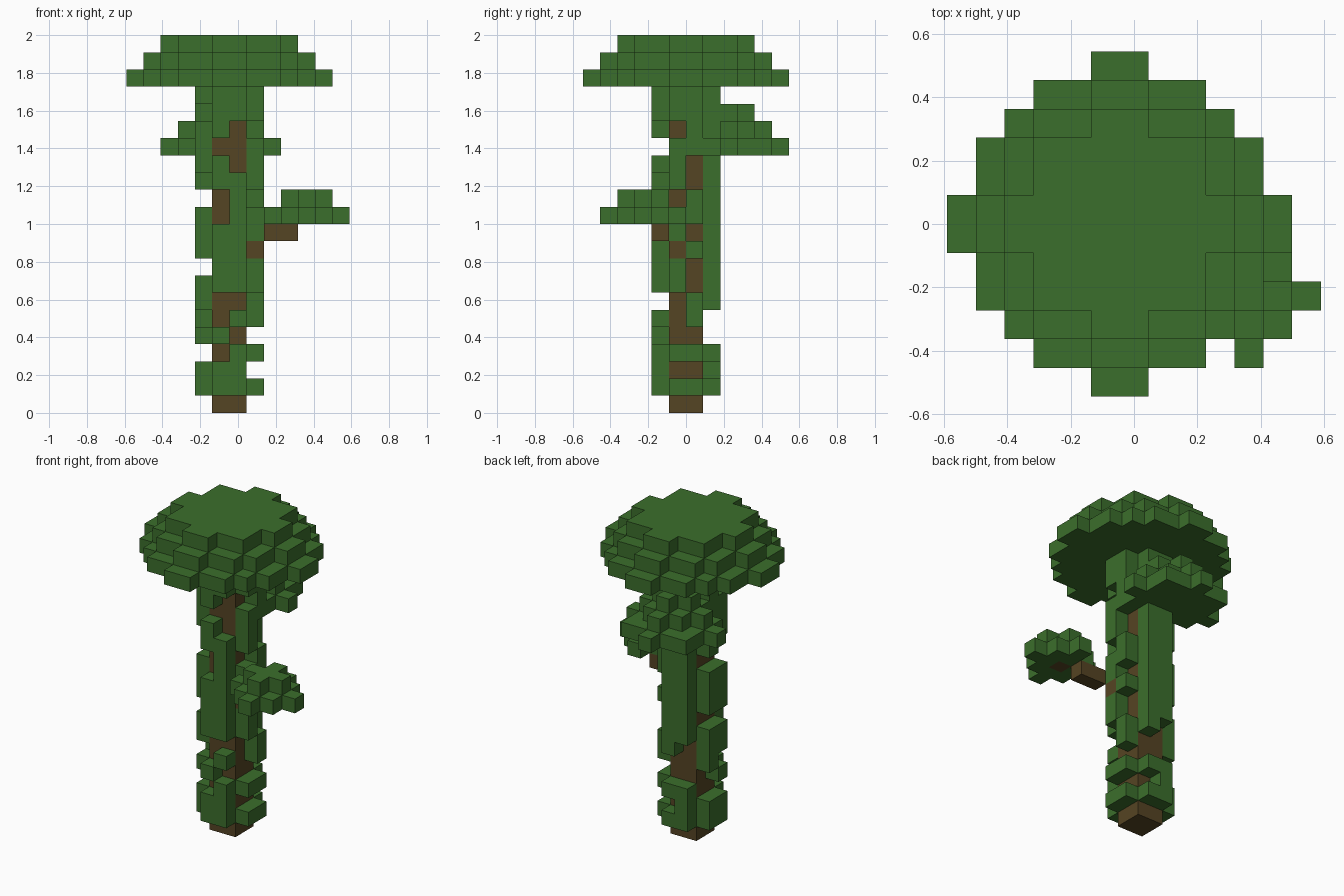
import bpy, bmesh
from mathutils import Vector

cube = bpy.data.objects.get("Cube")
if cube:
    bpy.data.objects.remove(cube, do_unlink=True)

V = 2 / 22                      # edge length of one block
ORIGIN = Vector((-1.5, -1, 0))  # corner of the first trunk block, in blocks


def material(name, rgb):
    m = bpy.data.materials.new(name)
    m.use_nodes = True
    m.diffuse_color = (*rgb, 1)
    bsdf = next(n for n in m.node_tree.nodes if n.type == "BSDF_PRINCIPLED")
    bsdf.inputs["Base Color"].default_value = (*rgb, 1)
    bsdf.inputs["Roughness"].default_value = 0.9
    return m


green = material("leaf green", (0.044, 0.156, 0.025))
brown = material("bark brown", (0.091, 0.058, 0.017))


def disc(cx, cy, z, radius):
    """Blocks whose centres lie within a radius of a point."""
    return {(i, j, z) for i in range(-8, 12) for j in range(-8, 12)
            if (i - cx) ** 2 + (j - cy) ** 2 <= radius ** 2}


def vine(place, bare):
    """Column of leaf blocks up the trunk, with bare levels left out."""
    return {(*place, k) for k in range(1, 19) if k not in bare}


parts = {}

# Trunk: two by two blocks
trunk = {(i, j, k) for i in (0, 1) for j in (0, 1) for k in range(19)}
parts["trunk"] = (trunk, brown)

# Side branch stepping outwards and up
branch = {(2, 0, 9), (3, -1, 10), (4, -1, 10), (5, -2, 11)}
parts["side_branch"] = (branch, brown)

# Stepped round crown
crown = set()
for k, radius in ((19, 5.6), (20, 4.6), (21, 3.6)):
    crown |= disc(0.5, 0.5, k, radius)
parts["crown"] = (crown, green)

# Leaf clusters on the side branch and behind the trunk
parts["side_leaves"] = (disc(5, -2, 11, 2) | disc(5, -2, 12, 1), green)
back = set()
for k, radius in ((15, 3), (16, 2), (17, 1)):
    back |= disc(0, 3, k, radius)
back = {c for c in back if c[1] > 1}
parts["back_leaves"] = (back, green)

# Vines on the four sides of the trunk
parts["front_vines"] = (vine((0, -1), (3, 5, 6, 11, 12, 15))
                        | vine((1, -1), (4, 6, 14, 15, 16)), green)
parts["left_vines"] = (vine((2, 0), (2, 4, 5, 6, 9, 12, 16))
                       | vine((2, 1), (2, 4, 7, 8, 10, 13, 14)), green)
parts["right_vines"] = (vine((-1, 0), (3, 5, 8, 12, 13, 17))
                        | vine((-1, 1), (3, 4, 8, 12)), green)
parts["back_vines"] = (vine((0, 2), (4, 5, 6))
                       | vine((1, 2), (2, 4, 5)), green)

# Each block belongs to the first part that claims it
owner = {}
for name, (cells, _) in parts.items():
    for c in cells:
        owner.setdefault(c, name)


def build(name, mat):
    """Mesh of the exposed block faces of one part."""
    bm = bmesh.new()
    for cell in (c for c, part in owner.items() if part == name):
        base = Vector(cell) + ORIGIN
        for axis in range(3):
            for side in (0, 1):
                near = list(cell)
                near[axis] += 2 * side - 1
                if tuple(near) in owner:
                    continue
                u, w = Vector(), Vector()
                u[(axis + 1) % 3] = w[(axis + 2) % 3] = 1
                p = base.copy()
                p[axis] += side
                ring = [p, p + u, p + u + w, p + w]
                if not side:
                    ring.reverse()
                bm.faces.new([bm.verts.new(q * V) for q in ring])
    bmesh.ops.remove_doubles(bm, verts=bm.verts[:], dist=V / 100)
    mesh = bpy.data.meshes.new(name)
    bm.to_mesh(mesh)
    bm.free()
    mesh.materials.append(mat)
    bpy.context.collection.objects.link(bpy.data.objects.new(name, mesh))


for name, (_, mat) in parts.items():
    build(name, mat)
